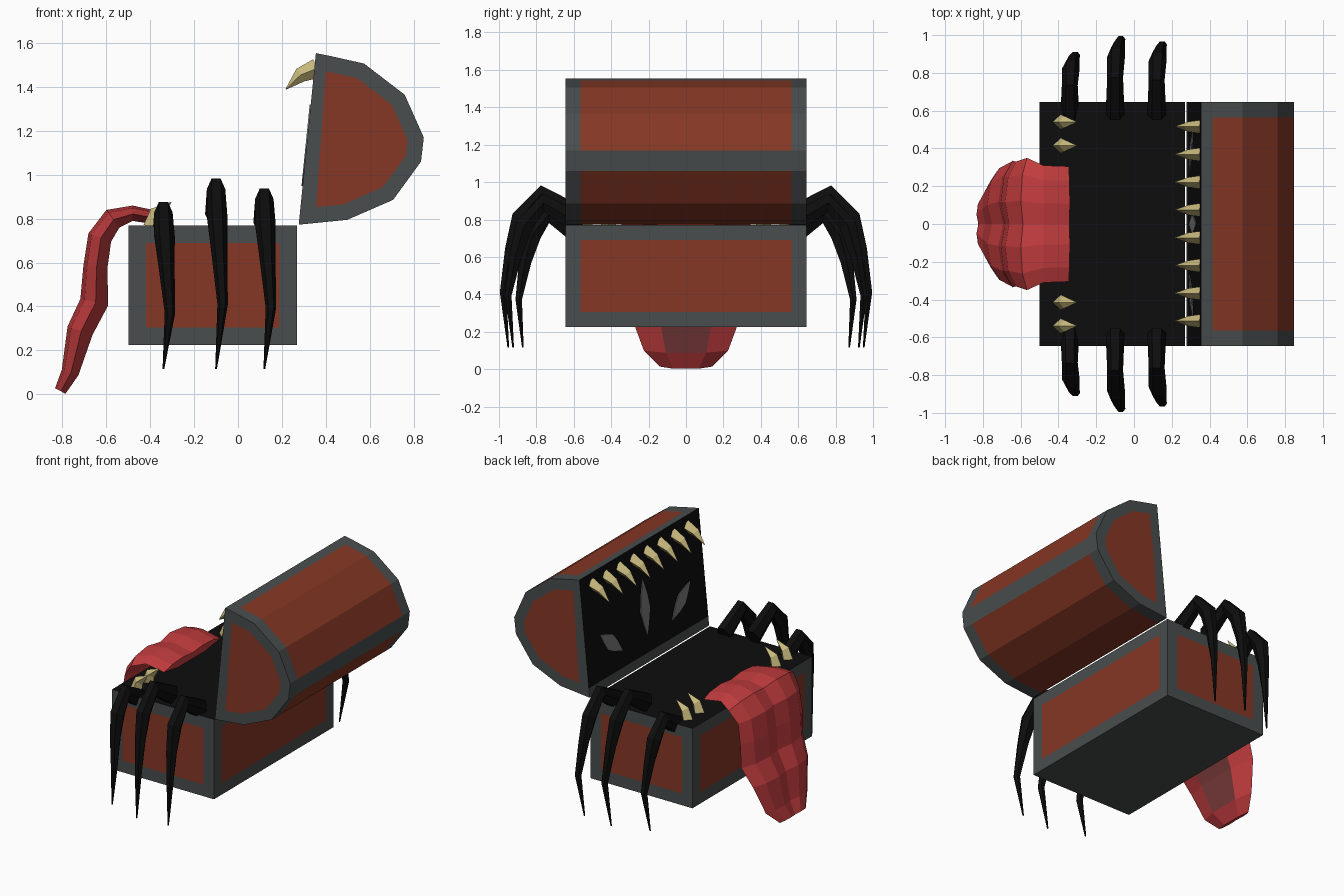
import bpy, bmesh, math
from mathutils import Vector

if "Cube" in bpy.data.objects:
    bpy.data.objects.remove(bpy.data.objects["Cube"])


def material(name, rgb):
    m = bpy.data.materials.new(name)
    m.diffuse_color = (*rgb, 1)
    m.use_nodes = True
    m.node_tree.nodes["Principled BSDF"].inputs["Base Color"].default_value = m.diffuse_color
    return m


WOOD = material("red brown wood", (0.235, 0.038, 0.018))
IRON = material("dark grey metal", (0.066, 0.075, 0.077))
BLACK = material("black", (0.004, 0.004, 0.004))
BONE = material("ivory teeth", (0.57, 0.48, 0.20))
RED = material("tongue red", (0.54, 0.045, 0.048))
DARK_RED = material("tongue underside", (0.20, 0.045, 0.045))
GREY = material("eye grey", (0.20, 0.20, 0.20))


def finish(name, bm, mats):
    bmesh.ops.recalc_face_normals(bm, faces=bm.faces[:])
    me = bpy.data.meshes.new(name)
    bm.to_mesh(me)
    bm.free()
    for m in mats:
        me.materials.append(m)
    ob = bpy.data.objects.new(name, me)
    bpy.context.collection.objects.link(ob)
    return ob


def sweep(name, path, shape, place, mats, rule=None):
    """Sweep a cross-section along (p, q, offset, half width, half thickness) stations."""
    bm = bmesh.new()
    rings = []
    for i, (p, q, off, w, t) in enumerate(path):
        a, b = path[max(i - 1, 0)], path[min(i + 1, len(path) - 1)]
        tan = Vector((b[0] - a[0], b[1] - a[1])).normalized()
        n = Vector((tan.y, -tan.x))
        rings.append([bm.verts.new(place(p + n.x * t * v, q + n.y * t * v, off + w * s))
                      for s, v in shape])
    k = len(shape)
    for i in range(len(rings) - 1):
        for j in range(k):
            f = bm.faces.new((rings[i][j], rings[i][(j + 1) % k],
                              rings[i + 1][(j + 1) % k], rings[i + 1][j]))
            f.material_index = rule(i, j) if rule else 0
    bm.faces.new(rings[0])
    bm.faces.new(rings[-1])
    return finish(name, bm, mats)


# Chest base: metal box with inset wooden panels and a black mouth floor
X0, X1, Z0, Z1, HY = -0.50, 0.27, 0.225, 0.77, 0.645
bm = bmesh.new()
bmesh.ops.create_cube(bm, size=1)
for v in bm.verts:
    v.co = ((X0 + X1) / 2 + v.co.x * (X1 - X0), v.co.y * 2 * HY,
            (Z0 + Z1) / 2 + v.co.z * (Z1 - Z0))
bm.normal_update()
sides = [f for f in bm.faces if abs(f.normal.z) < 0.5]
for f in bm.faces:
    f.material_index = 2 if f.normal.z > 0.5 else 1
bmesh.ops.inset_individual(bm, faces=sides, thickness=0.08, use_even_offset=True)
for f in sides:
    f.material_index = 0
finish("chest_base", bm, [WOOD, IRON, BLACK])

# Open lid: faceted barrel profile, metal bands, inset end panels, black inside
profile = [(0.355, 1.555), (0.415, 1.543), (0.575, 1.507), (0.76, 1.365), (0.847, 1.17),
           (0.834, 1.06), (0.707, 0.886), (0.498, 0.795), (0.277, 0.773), (0.283, 0.835)]
middle = [1, 0, 0, 0, 1, 0, 0, 0, 1, 2]
bm = bmesh.new()
rows = [[bm.verts.new((x, y, z)) for x, z in profile] for y in (-HY, -0.565, 0.565, HY)]
n = len(profile)
for r in range(3):
    for j in range(n):
        f = bm.faces.new((rows[r][j], rows[r][(j + 1) % n],
                          rows[r + 1][(j + 1) % n], rows[r + 1][j]))
        f.material_index = middle[j] if r == 1 or j == n - 1 else 1
caps = [bm.faces.new(rows[0]), bm.faces.new(rows[-1])]
for f in caps:
    f.material_index = 1
bmesh.ops.recalc_face_normals(bm, faces=bm.faces[:])
bmesh.ops.inset_individual(bm, faces=caps, thickness=0.072, use_even_offset=True)
for f in caps:
    f.material_index = 0
finish("chest_lid", bm, [WOOD, IRON, BLACK])


# Eyes: thin leaf-shaped plates on the inside of the lid
def eye(name, a, b, half):
    a, b = Vector(a), Vector(b)
    d = b - a
    side = Vector((-d.y, d.x)).normalized() * half
    pts = [a, a + d * 0.3 + side * 0.7, a + d * 0.55 + side, a + d * 0.8 + side * 0.5,
           b, a + d * 0.8 - side * 0.5, a + d * 0.55 - side, a + d * 0.3 - side * 0.7]
    bm = bmesh.new()
    lid_x = lambda z: 0.283 + (z - 0.835) * 0.1
    f = bm.faces.new([bm.verts.new((lid_x(p.y) + 0.002, p.x, p.y)) for p in pts])
    ext = bmesh.ops.extrude_face_region(bm, geom=[f])["geom"]
    bmesh.ops.translate(bm, vec=(-0.007, 0, 0),
                        verts=[g for g in ext if isinstance(g, bmesh.types.BMVert)])
    finish(name, bm, [GREY])


eye("middle_eye", (0, 1.32), (0, 0.95), 0.05)
eye("left_eye", (0.27, 0.95), (0.485, 1.13), 0.05)
eye("right_eye", (-0.27, 0.95), (-0.485, 1.13), 0.05)

# Teeth: curved four-sided spikes
diamond = [(-1, 0), (0, -1), (1, 0), (0, 1)]
in_xz = lambda p, q, s: (p, s, q)
for i in range(8):
    y = 0.515 - i * 0.147
    sweep(f"upper_tooth_{i + 1}",
          [(0.36, 1.485, y, 0.037, 0.045), (0.285, 1.455, y, 0.026, 0.034),
           (0.218, 1.39, y, 0.002, 0.002)], diamond, in_xz, [BONE])
for i, y in enumerate((-0.54, -0.415, 0.415, 0.54)):
    sweep(f"lower_tooth_{i + 1}",
          [(-0.39, 0.76, y, 0.042, 0.042), (-0.37, 0.825, y, 0.032, 0.034),
           (-0.305, 0.875, y, 0.002, 0.002)], diamond, in_xz, [BONE])

# Tongue: grooved strip hanging over the front edge, darker patch beneath
tongue = [(-0.345, 0.80, 0.305, 0.03), (-0.48, 0.825, 0.31, 0.035), (-0.57, 0.80, 0.35, 0.05),
          (-0.63, 0.715, 0.33, 0.055), (-0.65, 0.58, 0.335, 0.055), (-0.655, 0.42, 0.33, 0.065),
          (-0.72, 0.29, 0.295, 0.06), (-0.765, 0.10, 0.225, 0.04), (-0.81, 0.015, 0.14, 0.027)]
section = [(-1, -0.1), (-0.75, 0.7), (-0.35, 1), (0, 0.6), (0.35, 1), (0.75, 0.7),
           (1, -0.1), (0.48, -1), (-0.48, -1)]
sweep("tongue", [(x, z, 0, w, t) for x, z, w, t in tongue], section, in_xz,
      [RED, DARK_RED], lambda i, j: 1 if j == 7 and 3 <= i <= 6 else 0)

# Legs: three bent spider legs on each side
leg = [(0.58, 0.82, 0, 0.05, 0.065), (0.775, 0.935, 0, 0.042, 0.055),
       (0.885, 0.81, 0.005, 0.047, 0.055), (0.935, 0.64, 0.015, 0.036, 0.038),
       (0.978, 0.41, 0.03, 0.024, 0.02), (0.95, 0.115, 0, 0.004, 0.005)]
hexagon = [(math.cos(a), math.sin(a)) for a in (math.pi * k / 3 for k in range(6))]
for label, x, sy, sz in (("front", -0.34, 0.79, 0.87), ("middle", -0.10, 1, 1),
                         ("rear", 0.12, 0.93, 0.945)):
    path = [(0.58 + (p - 0.58) * sy, 0.115 + (q - 0.115) * sz, x + o, w, t)
            for p, q, o, w, t in leg]
    for side, sgn in (("left", 1), ("right", -1)):
        sweep(f"{label}_{side}_leg", path, hexagon,
              lambda p, q, s, g=sgn: (s, g * p, q), [BLACK])
